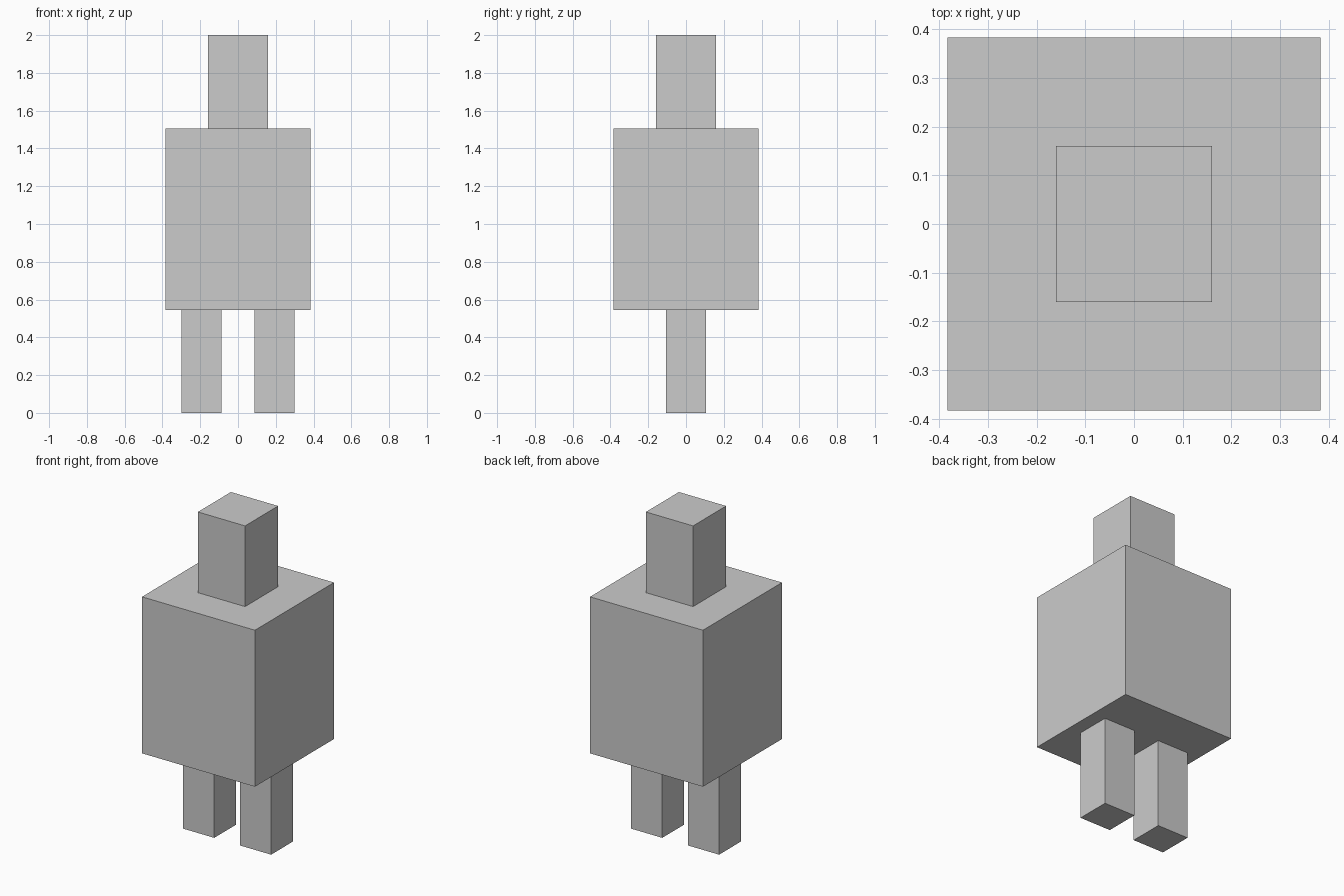
import bpy

if "Cube" in bpy.data.objects:
    bpy.data.objects.remove(bpy.data.objects["Cube"])


def box(name, x, width, depth, z0, z1):
    """Axis-aligned box centred on (x, 0), spanning z0 to z1."""
    bpy.ops.mesh.primitive_cube_add(size=1, location=(x, 0, (z0 + z1) / 2))
    obj = bpy.context.object
    obj.name = name
    obj.scale = (width, depth, z1 - z0)
    bpy.ops.object.transform_apply(location=False, rotation=False, scale=True)
    return obj


LEG_TOP, BODY_TOP, HEAD_TOP = 0.545, 1.505, 2.0

# Torso and head
box("torso", 0, 0.766, 0.766, LEG_TOP, BODY_TOP)
box("head", 0, 0.32, 0.32, BODY_TOP, HEAD_TOP)

# Legs, one on each side
for side, name in ((-1, "left_leg"), (1, "right_leg")):
    box(name, side * 0.193, 0.212, 0.212, 0, LEG_TOP)
